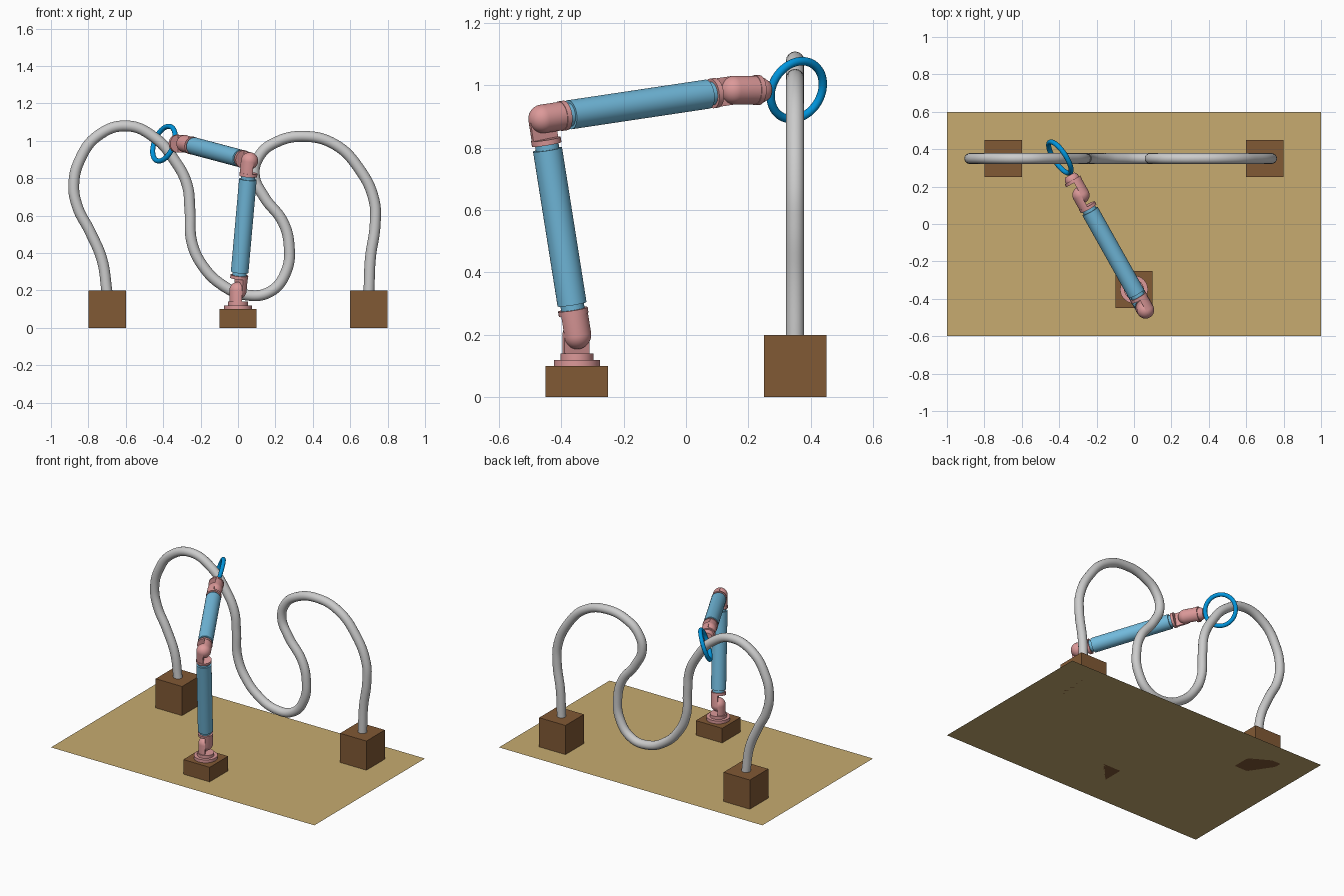
import bpy, bmesh, math
from mathutils import Vector, Matrix

if "Cube" in bpy.data.objects:
    bpy.data.objects.remove(bpy.data.objects["Cube"])

def mat(name, c):
    m = bpy.data.materials.new(name)
    m.diffuse_color = (*c, 1)
    m.use_nodes = True
    m.node_tree.nodes["Principled BSDF"].inputs["Base Color"].default_value = m.diffuse_color
    return m

TAN = mat("tan", (0.57, 0.41, 0.16))
BROWN = mat("brown", (0.22, 0.10, 0.035))
BLUE = mat("light_blue", (0.17, 0.50, 0.73))
PINK = mat("pink", (0.72, 0.32, 0.32))
CYAN = mat("ring_blue", (0.0, 0.30, 0.72))

def finish(bm, name, m=None, smooth=True):
    bmesh.ops.recalc_face_normals(bm, faces=bm.faces)
    me = bpy.data.meshes.new(name)
    bm.to_mesh(me)
    bm.free()
    ob = bpy.data.objects.new(name, me)
    bpy.context.collection.objects.link(ob)
    if m:
        me.materials.append(m)
    if smooth:
        bpy.ops.object.select_all(action='DESELECT')
        ob.select_set(True)
        bpy.context.view_layer.objects.active = ob
        bpy.ops.object.shade_smooth_by_angle(angle=math.radians(35))
    return ob

def block(name, x, y, h):
    bm = bmesh.new()
    bmesh.ops.create_cube(bm, size=1, matrix=Matrix.LocRotScale((x, y, h / 2), None, (0.2, 0.2, h)))
    finish(bm, name, BROWN, False)

# Arm swings in one vertical plane: OUT is the reach, SIDE the hinge axis
OUT = Vector((-0.49, 0.872, 0)).normalized()
SIDE = Vector((OUT.y, -OUT.x, 0))
R = 0.046

def lathe(name, m, origin, axis, profile, keep=0):
    """Turn (distance, radius) points about an axis; keep = +1/-1 leaves one half."""
    axis = axis.normalized()
    side = SIDE
    up = axis.cross(side)
    bm = bmesh.new()
    pts = [bm.verts.new(origin + axis * t + side * r) for t, r in profile]
    edges = [bm.edges.new(p) for p in zip(pts, pts[1:])]
    bmesh.ops.spin(bm, geom=pts + edges, cent=origin, axis=axis, angle=math.tau, steps=48)
    bmesh.ops.remove_doubles(bm, verts=bm.verts, dist=1e-5)
    if keep:
        cut = bmesh.ops.bisect_plane(bm, geom=bm.verts[:] + bm.edges[:] + bm.faces[:],
                                     plane_co=origin, plane_no=side * keep, clear_inner=True)
        rim = [e for e in bm.edges if e.is_boundary]
        bmesh.ops.contextual_create(bm, geom=rim)
    return finish(bm, name, m)

def cyl(name, m, o, axis, a, b, r):
    return lathe(name, m, o, axis, [(a, 0), (a, r), (b, r), (b, 0)])

def knuckle(name, o, axis, keep, end=0.066):
    """Half of a round-ended rod; two of them meet flat to make a hinge."""
    prof = [(-R * math.cos(a), R * math.sin(a)) for a in (i * math.pi / 24 for i in range(13))]
    return lathe(name, PINK, o, axis, prof + [(end, R), (end, 0)], keep)

def limb(name, a, b):
    ax = b - a
    L = ax.length
    ax.normalize()
    knuckle(name + "_near_knuckle", a, ax, 1)
    cyl(name + "_near_collar", PINK, a, ax, 0.066, 0.083, R + 0.002)
    cyl(name + "_core", BLUE, a, ax, 0.083, L - 0.083, 0.038)
    cyl(name + "_sleeve", BLUE, a, ax, 0.10, L - 0.10, 0.047)
    cyl(name + "_far_collar", PINK, b, -ax, 0.066, 0.083, R + 0.002)
    knuckle(name + "_far_knuckle", b, -ax, -1)

# Board and blocks
bm = bmesh.new()
bmesh.ops.create_grid(bm, x_segments=1, y_segments=1, size=1, matrix=Matrix.Diagonal((1, 0.6, 1, 1)))
finish(bm, "board", TAN, False)
for s, n in ((-1, "left"), (1, "right")):
    block(n + "_tube_block", 0.7 * s, 0.35, 0.2)
block("arm_block", 0, -0.35, 0.1)

# Winding grey tube
path = [(-.70, .19), (-.727, .364), (-.79, .513), (-.858, .647), (-.878, .765), (-.845, .90),
        (-.75, 1.027), (-.594, 1.08), (-.444, 1.016), (-.337, .893), (-.272, .765), (-.257, .63),
        (-.246, .455), (-.187, .33), (-.086, .23), (.037, .177), (.171, .193), (.257, .30),
        (.273, .444), (.24, .567), (.14, .70), (.087, .82), (.118, .925), (.198, .99),
        (.348, 1.024), (.519, .98), (.652, .845), (.727, .684), (.733, .55), (.708, .374), (.70, .19)]
cu = bpy.data.curves.new("winding_tube", 'CURVE')
cu.dimensions = '3D'
cu.bevel_depth = 0.029
cu.bevel_resolution = 6
cu.resolution_u = 8
cu.use_fill_caps = True
sp = cu.splines.new('BEZIER')
sp.bezier_points.add(len(path) - 1)
for p, (x, z) in zip(sp.bezier_points, path):
    p.co = (x, 0.35, z)
    p.handle_left_type = p.handle_right_type = 'AUTO'
bpy.context.collection.objects.link(bpy.data.objects.new("winding_tube", cu))

# Arm joints
base = Vector((0, -0.35, 0))
Z = Vector((0, 0, 1))
shoulder = base + Z * 0.2
elbow = base + OUT * -0.126 + Z * 0.893
wrist = base + OUT * 0.579 + Z * 0.985
ring_at = base + OUT * 0.809 + Z * 0.985

# Base turntable
cyl("base_flange", PINK, base, Z, 0.10, 0.12, 0.074)
cyl("base_collar", PINK, base, Z, 0.12, 0.14, 0.053)
knuckle("shoulder_knuckle", shoulder, -Z, -1)

# Two limbs
limb("upper_arm", shoulder, elbow)
limb("forearm", elbow, wrist)

# Wrist and ring
knuckle("wrist_knuckle", wrist, OUT, 1, 0.075)
cyl("wrist_collar", PINK, wrist, OUT, 0.075, 0.092, R + 0.002)
lathe("wrist_tip", PINK, wrist, OUT, [(0.092, 0), (0.092, 0.04), (0.105, 0.04), (0.122, 0.03), (0.122, 0)])
normal = Vector((0.79, 0.52, -0.32))
bpy.ops.mesh.primitive_torus_add(major_radius=0.098, minor_radius=0.0135, major_segments=64, minor_segments=16,
                                 location=ring_at, rotation=normal.to_track_quat('Z', 'Y').to_euler())
ring = bpy.context.object
ring.name = "ring"
ring.data.materials.append(CYAN)
bpy.ops.object.shade_smooth()
